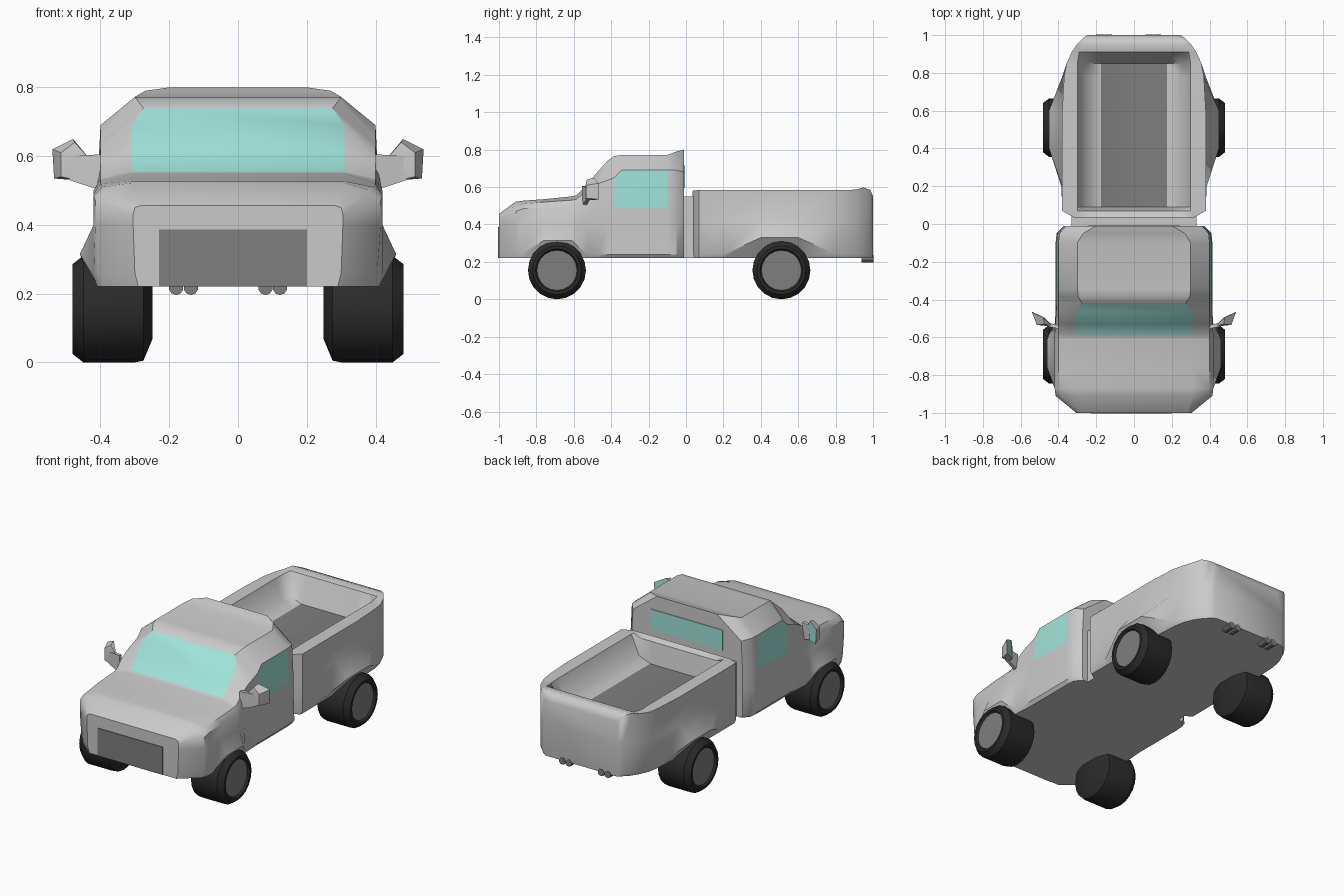
import bpy, bmesh, math

if "Cube" in bpy.data.objects:
    bpy.data.objects.remove(bpy.data.objects["Cube"])

def mat(name, r, g, b):
    m = bpy.data.materials.new(name)
    m.diffuse_color = (r, g, b, 1)
    m.use_nodes = True
    m.node_tree.nodes["Principled BSDF"].inputs["Base Color"].default_value = m.diffuse_color
    return m

BODY = mat("body_grey", .59, .59, .59)
DARK = mat("dark_grey", .21, .21, .21)
GLASS = mat("aqua_glass", .35, .77, .70)
TYRE = mat("tyre_black", .024, .024, .024)

def finish(name, bm, mats, angle=30):
    bmesh.ops.recalc_face_normals(bm, faces=bm.faces)
    me = bpy.data.meshes.new(name)
    bm.to_mesh(me)
    bm.free()
    for m in mats:
        me.materials.append(m)
    me.shade_smooth()
    me.set_sharp_from_angle(angle=math.radians(angle))
    ob = bpy.data.objects.new(name, me)
    bpy.context.collection.objects.link(ob)
    return ob

def loft(name, sections, rule, angle):
    """Sections are (y, right-hand points bottom to top); each is mirrored in x."""
    bm = bmesh.new()
    rings = []
    for y, half in sections:
        pts = list(half) + [(-x, z) for x, z in reversed(half)]
        rings.append([bm.verts.new((x, y, z)) for x, z in pts])
    n = len(rings[0])
    for s in range(len(rings) - 1):
        a, b = rings[s], rings[s + 1]
        for i in range(n):
            j = (i + 1) % n
            f = bm.faces.new((a[i], a[j], b[j], b[i]))
            f.material_index = rule(s, min(i, n - 2 - i) if i < n - 1 else -1)
    bm.faces.new(rings[0])
    bm.faces.new(rings[-1])
    return finish(name, bm, [BODY, DARK, GLASS], angle)

def box(name, m, x0, x1, y0, y1, z0, z1):
    bm = bmesh.new()
    bmesh.ops.create_cube(bm, size=1)
    for v in bm.verts:
        v.co = (x1 if v.co.x > 0 else x0, y1 if v.co.y > 0 else y0, z1 if v.co.z > 0 else z0)
    return finish(name, bm, [m])

# Cab and hood: y, side width, flare x, flare z, belt z, upper edge x, z, top x, z
cab_rows = [
    (-1.0, .305, .30, .26, .43, .30, .45, .28, .457),
    (-.91, .415, .405, .26, .47, .385, .50, .31, .522),
    (-.87, .42, .42, .25, .485, .395, .51, .31, .527),
    (-.76, .42, .46, .315, .49, .40, .52, .31, .535),
    (-.61, .42, .46, .315, .50, .40, .53, .31, .550),
    (-.585, .42, .45, .29, .50, .40, .535, .31, .555),
    (-.53, .417, .42, .24, .50, .40, .585, .31, .615),
    (-.465, .412, .415, .24, .495, .40, .62, .31, .69),
    (-.42, .41, .415, .24, .49, .40, .635, .275, .74),
    (-.385, .41, .415, .24, .49, .40, .65, .295, .765),
    (-.345, .41, .415, .24, .49, .40, .69, .30, .772),
    (-.10, .41, .415, .24, .49, .40, .69, .30, .772),
    (-.05, .405, .41, .24, .49, .395, .69, .27, .79),
    (-.01, .37, .37, .24, .49, .36, .68, .20, .80),
]
cab = [(y, [(min(w, fx) - .01, .22), (fx, fz), (w, .40), (w, zd), (ex, ez), (tx, tz)])
       for y, w, fx, fz, zd, ex, ez, tx, tz in cab_rows]

def cab_rule(s, i):
    windscreen = i == 5 and s in (5, 6, 7)
    door_window = i == 3 and s in (9, 10)
    return 2 if windscreen or door_window else 0
loft("cab", cab, cab_rule, 36)

# Cargo bed: y, side width, flare x, flare z, rim z, floor z
bed_rows = [
    (.035, .32, .32, .24, .58, .58), (.07, .38, .38, .24, .585, .565),
    (.09, .38, .38, .24, .585, .44), (.20, .38, .385, .24, .585, .44),
    (.40, .38, .45, .33, .585, .44), (.60, .38, .45, .33, .585, .44),
    (.78, .37, .38, .25, .585, .44), (.85, .357, .357, .24, .583, .44),
    (.91, .33, .33, .24, .587, .587), (.95, .303, .303, .24, .598, .598),
    (.985, .268, .268, .24, .585, .585), (1.0, .245, .245, .24, .55, .55),
]
bed = []
for y, w, fx, fz, zr, zf in bed_rows:
    wi = min(.30, w - .04)
    zs = zf + .03 if zf < .5 else zf
    bed.append((y, [(w - .01, .22), (fx, fz), (w, .42), (w, zr), (wi, zr),
                    (min(.25, wi - .02), zs), (.175, zf)]))
loft("cargo_bed", bed, lambda s, i: 1 if i == 6 and 2 <= s <= 6 else 0, 48)

# Link between cab and bed, rear window, grille
box("cab_bed_link", BODY, -.33, .33, -.05, .06, .22, .55)
box("rear_window", GLASS, -.24, .24, -.013, -.005, .595, .715)
box("grille", DARK, -.23, .2, -1.004, -.996, .221, .387)

# Wheels: tyre profile (x, radius) turned about the axle
def wheel(name, side, yc, zc=.155, seg=20):
    prof = [(.248, .085), (.275, .15), (.30, .155), (.45, .155), (.482, .13), (.482, .115), (.47, .107)]
    bm = bmesh.new()
    rings = [[bm.verts.new((side * x, yc + r * math.cos(2 * math.pi * k / seg),
                            zc + r * math.sin(2 * math.pi * k / seg))) for k in range(seg)]
             for x, r in prof]
    for a, b in zip(rings, rings[1:]):
        for k in range(seg):
            j = (k + 1) % seg
            bm.faces.new((a[k], a[j], b[j], b[k]))
    bm.faces.new(rings[0])
    bm.faces.new(rings[-1]).material_index = 1
    finish(name, bm, [TYRE, DARK], 35)

# Door mirrors: arm and head as hulls, glass on the rearward face
def hull(name, side, pts, glass=False):
    bm = bmesh.new()
    for x, y, z in pts:
        bm.verts.new((side * x, y, z))
    bmesh.ops.convex_hull(bm, input=bm.verts)
    bmesh.ops.recalc_face_normals(bm, faces=bm.faces)
    bm.normal_update()
    for f in bm.faces:
        f.material_index = int(glass and f.normal.y > .5)
    finish(name, bm, [BODY, GLASS], 20)

for side, tag in ((1, "right"), (-1, "left")):
    wheel("front_wheel_" + tag, side, -.69)
    wheel("rear_wheel_" + tag, side, .51)
    hull("mirror_arm_" + tag, side,
         [(.40, y, z) for y in (-.555, -.535) for z in (.50, .605)] +
         [(.49, y, z) for y in (-.535, -.515) for z in (.53, .60)])
    hull("mirror_head_" + tag, side,
         [(.475, -.495, .53), (.48, -.495, .65), (.54, -.467, .62), (.535, -.467, .535),
          (.43, -.54, .59), (.47, -.535, .53), (.475, -.53, .64),
          (.515, -.535, .61), (.515, -.535, .54)], True)

# Twin exhaust pipes
for k, x in enumerate((-.18, -.137, .08, .122)):
    bpy.ops.mesh.primitive_cylinder_add(vertices=10, radius=.021, depth=.065,
                                        location=(x, .971, .217), rotation=(math.pi / 2, 0, 0))
    ob = bpy.context.object
    ob.name = f"exhaust_{k + 1}"
    ob.data.materials.append(DARK)
